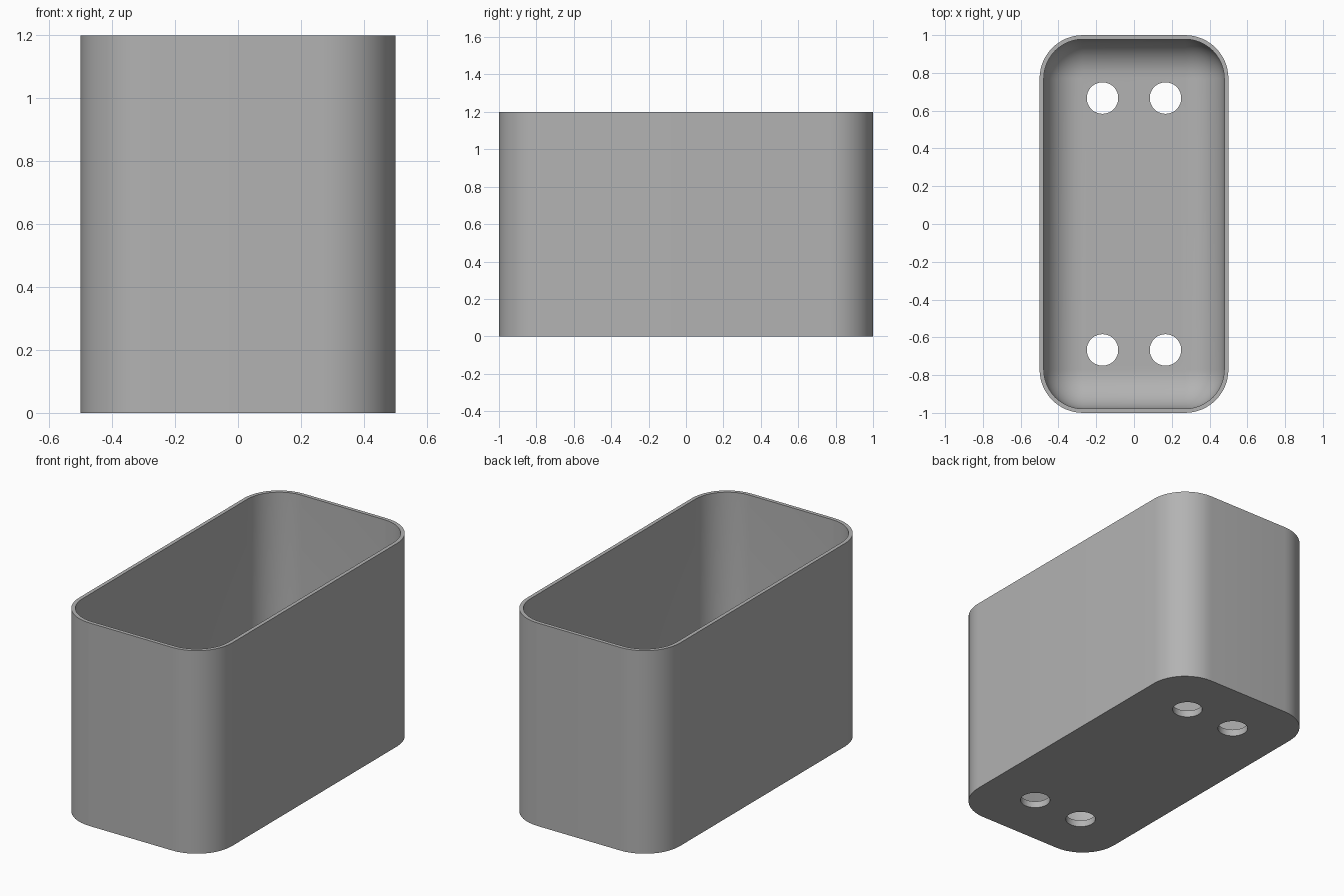
import bpy, bmesh, math
from math import pi, sin, cos

cube = bpy.data.objects.get("Cube")
if cube:
    bpy.data.objects.remove(cube, do_unlink=True)

HALF_X, HALF_Y, HEIGHT = 0.5, 1.0, 1.2
CORNER, WALL, FLOOR, FILLET = 0.23, 0.022, 0.04, 0.2
CORNER_STEPS, FILLET_STEPS = 12, 10

grey = bpy.data.materials.new("plain grey")
grey.use_nodes = True
colour = (0.45, 0.45, 0.45, 1)
grey.diffuse_color = colour
grey.node_tree.nodes["Principled BSDF"].inputs["Base Color"].default_value = colour


def ring(bm, inset, z):
    """Rounded rectangle of vertices, inset from the outer wall."""
    r = CORNER - inset
    cx, cy = HALF_X - CORNER, HALF_Y - CORNER
    verts = []
    for quarter, (sx, sy) in enumerate([(1, 1), (-1, 1), (-1, -1), (1, -1)]):
        for i in range(CORNER_STEPS + 1):
            a = (quarter + i / CORNER_STEPS) * pi / 2
            verts.append(bm.verts.new((sx * cx + r * cos(a), sy * cy + r * sin(a), z)))
    return verts


# Box shell: outer wall, rim, inner wall, curved transition to the floor
bm = bmesh.new()
rings = [ring(bm, 0, 0), ring(bm, 0, HEIGHT), ring(bm, WALL, HEIGHT)]
for i in range(FILLET_STEPS + 1):
    a = i / FILLET_STEPS * pi / 2
    rings.append(ring(bm, WALL + FILLET * (1 - cos(a)), FLOOR + FILLET * (1 - sin(a))))
for low, high in zip(rings, rings[1:]):
    for i in range(len(low)):
        j = (i + 1) % len(low)
        bm.faces.new((low[i], low[j], high[j], high[i]))
bm.faces.new(rings[0][::-1])
bm.faces.new(rings[-1])
bmesh.ops.recalc_face_normals(bm, faces=bm.faces)
mesh = bpy.data.meshes.new("box_shell")
bm.to_mesh(mesh)
bm.free()
mesh.materials.append(grey)
box = bpy.data.objects.new("box_shell", mesh)
bpy.context.collection.objects.link(box)

# Four drain holes through the floor
for x in (-1 / 6, 1 / 6):
    for y in (-2 / 3, 2 / 3):
        bpy.ops.mesh.primitive_cylinder_add(vertices=48, radius=1 / 12, depth=0.3, location=(x, y, 0))
        cutter = bpy.context.object
        cutter.name = "hole_cutter"
        cutter.hide_render = True
        cutter.data.materials.append(grey)
        bpy.ops.object.select_all(action="DESELECT")
        box.select_set(True)
        bpy.context.view_layer.objects.active = box
        cut = box.modifiers.new("drain_hole", "BOOLEAN")
        cut.operation, cut.solver, cut.object = "DIFFERENCE", "EXACT", cutter
        bpy.ops.object.modifier_apply(modifier=cut.name)
        bpy.data.objects.remove(cutter, do_unlink=True)

# Smooth curves with crisp rim, base and hole edges
bpy.ops.object.shade_smooth_by_angle(angle=math.radians(35))
